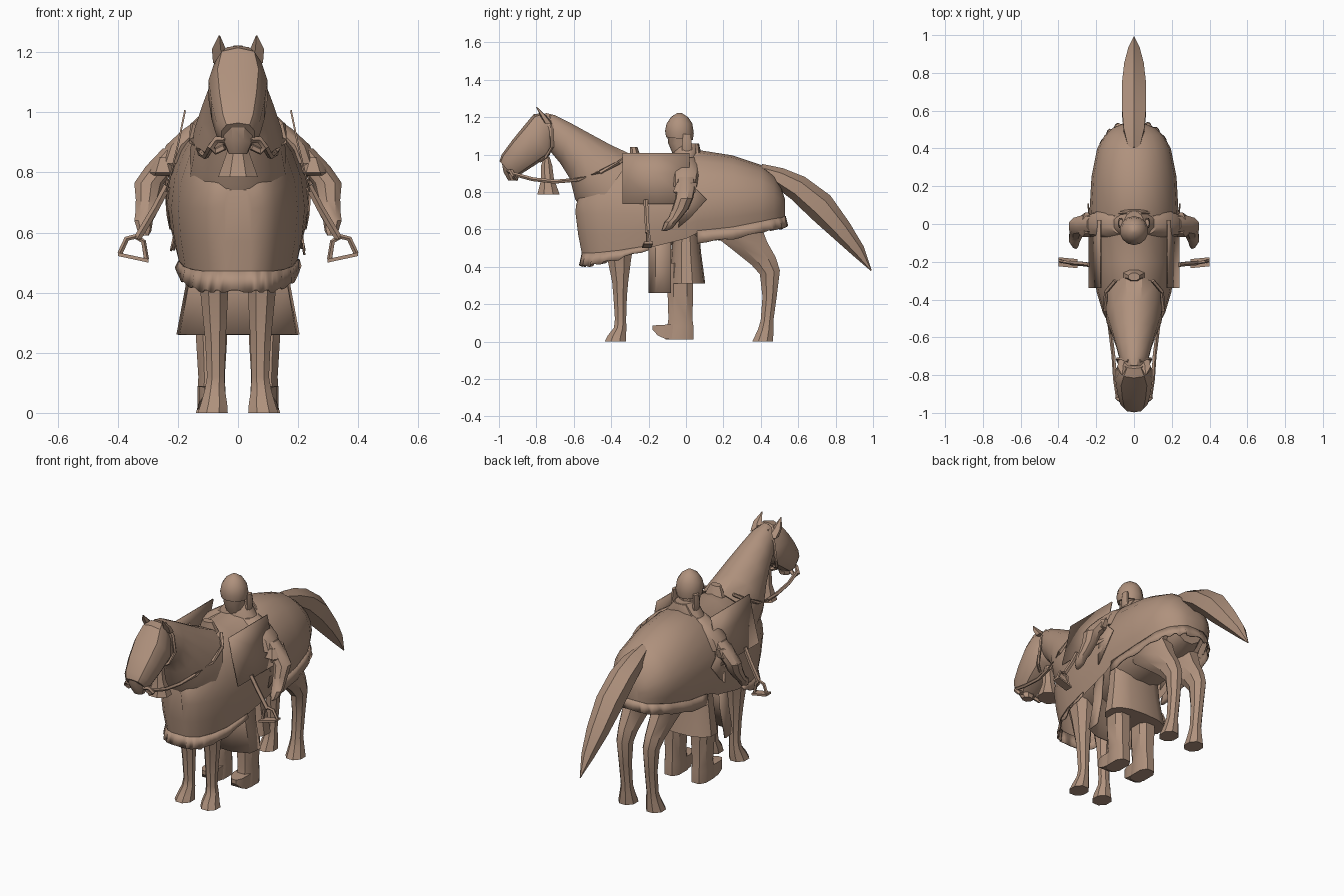
import bpy, bmesh, math
from mathutils import Vector

mat = bpy.data.materials.new("clay_tan")
mat.diffuse_color = (0.43, 0.285, 0.205, 1)


def make(name, verts, faces, mirror=False, solid=0, angle=35):
    me = bpy.data.meshes.new(name)
    me.from_pydata([tuple(v) for v in verts], [], faces)
    bm = bmesh.new()
    bm.from_mesh(me)
    bmesh.ops.recalc_face_normals(bm, faces=bm.faces)
    bm.to_mesh(me)
    bm.free()
    me.materials.append(mat)
    ob = bpy.data.objects.new(name, me)
    bpy.context.collection.objects.link(ob)
    bpy.ops.object.select_all(action='DESELECT')
    ob.select_set(True)
    bpy.context.view_layer.objects.active = ob
    bpy.ops.object.shade_smooth_by_angle(angle=math.radians(angle))
    if solid:
        m = ob.modifiers.new("thickness", 'SOLIDIFY')
        m.thickness = solid
        m.offset = 0
    if mirror:
        ob.modifiers.new("mirror", 'MIRROR')
    return ob


def bridge(rings, closed=True, caps=True):
    n = len(rings[0])
    verts = [v for r in rings for v in r]
    faces = [(i * n + j, i * n + (j + 1) % n, (i + 1) * n + (j + 1) % n, (i + 1) * n + j)
             for i in range(len(rings) - 1) for j in range(n if closed else n - 1)]
    if caps:
        faces += [tuple(range(n)), tuple(range(len(verts) - n, len(verts)))]
    return verts, faces


def loft(name, secs, n=10, mirror=False, angle=35, power=1):
    """Sections: x, y, z, half width, half depth, tilt of the ring about x. Power below 1 is boxier."""
    def shaped(f):
        vals = [f(2 * math.pi * (k + .5) / n) for k in range(n)]
        vals = [math.copysign(abs(v) ** power, v) for v in vals]
        return [v / max(vals) for v in vals]
    cs, sn = shaped(math.cos), shaped(math.sin)
    rings = []
    for x, y, z, rx, rv, tilt in secs:
        t = math.radians(tilt)
        v = Vector((0, math.cos(t), math.sin(t)))
        rings.append([Vector((x + rx * c, y, z)) + v * rv * s for c, s in zip(cs, sn)])
    return make(name, *bridge(rings), mirror=mirror, angle=angle)


def span(rx, y0, z0, y1, z1, x=0):
    """Section running between two points of the side outline."""
    return (x, (y0 + y1) / 2, (z0 + z1) / 2, rx, math.hypot(y1 - y0, z1 - z0) / 2,
            math.degrees(math.atan2(z1 - z0, y1 - y0)))


def strap(name, pts, r, mirror=False, n=5):
    pts = [Vector(p) for p in pts]
    rings = []
    for i, p in enumerate(pts):
        d = (pts[min(i + 1, len(pts) - 1)] - pts[max(i - 1, 0)]).normalized()
        u = d.cross(Vector((0.1, 0.9, 0.3))).normalized()
        w = d.cross(u)
        rings.append([p + (u * math.cos(a) + w * math.sin(a)) * r
                      for a in [2 * math.pi * k / n for k in range(n)]])
    return make(name, *bridge(rings), mirror=mirror)


# Cloth horse cover, open below: y, half width, hem z, widest z, top z
cover = [(-.59, .045, .46, .68, .77), (-.58, .085, .46, .68, .81), (-.545, .125, .46, .68, .87),
         (-.47, .165, .465, .68, .93), (-.36, .198, .475, .68, .985), (-.2, .222, .50, .68, 1.0),
         (0, .236, .55, .70, 1.0), (.06, .236, .58, .71, 1.025), (.25, .225, .60, .73, .995),
         (.4, .195, .63, .74, .945), (.47, .155, .645, .74, .89), (.51, .11, .65, .73, .82), (.53, .06, .66, .72, .76)]
rings, hem_pts = [], []
for y, w, hem, mid, top in cover:
    dy = .035 * min(1, max(0, (-.36 - y) / .2))
    r = [(w * .88, y + dy, hem), (w * .96, y + dy * .4, (hem + mid) / 2)]
    for k in range(11):
        a = math.pi * k / 10
        r.append((w * math.cos(a), y + dy * max(0, math.sin(a) - .5), mid + (top - mid) * math.sin(a)))
    rings.append(r + [(-w * .96, y + dy * .4, (hem + mid) / 2), (-w * .88, y + dy, hem)])
    hem_pts.append(Vector((w * .89 + .003, y + dy, hem)))
make("horse_cover", *bridge(rings, closed=False), angle=40)

# Horse body under the cover
loft("belly", [(0, -.5, .67, .08, .13, 90), (0, -.36, .67, .16, .18, 90), (0, 0, .69, .19, .165, 90),
               (0, .3, .72, .19, .165, 90), (0, .47, .72, .1, .11, 90)], 12)


# Pleated hem bands at the chest and rump
def hem_band(name, side, drops):
    path = side + [Vector((-p.x, p.y, p.z)) for p in reversed(side)]
    drops = drops + drops[::-1]
    upper, lower = [], []
    for i in range(len(path) - 1):
        for k in range(4):
            p = path[i].lerp(path[i + 1], k / 4)
            drop = drops[i] + (drops[i + 1] - drops[i]) * k / 4
            out = 1.025 if k > 1 else 1
            upper.append(Vector((p.x * 1.005, p.y, p.z + .012)))
            lower.append(Vector((p.x * (out + .04), p.y * out, p.z - drop + (.008 if k > 1 else 0))))
    make(name, *bridge([upper, lower], closed=False, caps=False), solid=.006, angle=15)


hem_band("chest_hem", hem_pts[5::-1], [.012, .04, .05, .06, .06, .06])
hem_band("rump_hem", hem_pts[7:], [.055, .055, .05, .05, .05, .05])

# Neck and head
loft("neck", [span(.16, -.52, .66, -.28, .995), span(.145, -.592, .76, -.40, 1.05), span(.118, -.62, .87, -.52, 1.115),
              span(.094, -.67, .95, -.62, 1.17), span(.077, -.72, 1.01, -.70, 1.21),
              span(.055, -.77, 1.06, -.75, 1.222)], 12)
loft("head", [span(.052, -.765, 1.222, -.70, 1.15), span(.078, -.815, 1.215, -.705, 1.05),
              span(.098, -.865, 1.155, -.73, .995), span(.088, -.93, 1.075, -.82, .935),
              span(.072, -.985, 1.0, -.89, .89), span(.055, -.997, .965, -.915, .875)], 10, power=.75)
loft("muzzle", [(0, -.945, .93, .052, .045, -30), (0, -.935, .895, .045, .042, -15), (0, -.925, .862, .03, .026, 0)], 8)
loft("ear", [(.055, -.735, 1.165, .028, .024, 0), (.066, -.765, 1.21, .021, .016, 0),
             (.062, -.80, 1.255, .002, .002, 0)], 5, True)
strap("head_edge", [(.03, -.725, 1.205), (.074, -.715, 1.14), (.088, -.715, 1.04), (.07, -.75, .985), (.03, -.78, .965)],
      .009, True)

# Bell tassel under the jaw
loft("bell_tassel", [(0, -.745, .99, .018, .015, 0), (0, -.745, .94, .03, .03, 0), (0, -.74, .87, .036, .034, 0),
                     (0, -.735, .785, .066, .06, 0)], 8)

# Bridle bit and reins
strap("bit", [(.04, -.95, .91), (.07, -.935, .91), (.09, -.92, .885), (.075, -.91, .87), (.045, -.92, .885)], .012, True)
strap("rein", [(.085, -.92, .895), (.10, -.82, .868), (.108, -.7, .855), (.125, -.58, .865), (.153, -.46, .905),
               (.15, -.36, .955), (.10, -.30, 1.0)], .011, True)

# Tail
loft("tail", [(0, .40, .91, .03, .04, 80), (0, .50, .875, .055, .055, 70), (0, .60, .82, .064, .07, 60),
              (0, .72, .72, .064, .08, 50), (0, .83, .595, .052, .06, 42), (0, .92, .485, .03, .038, 38),
              (0, .99, .38, .002, .003, 35)], 6, angle=20)

# Horse legs and hooves
loft("front_leg", [(.09, -.36, .62, .07, .1, 0), (.08, -.357, .45, .05, .065, 0), (.077, -.352, .32, .04, .043, 0),
                   (.075, -.352, .24, .034, .036, 0), (.074, -.35, .12, .029, .03, 0), (.077, -.352, .075, .034, .033, 0),
                   (.08, -.37, .03, .044, .05, 0), (.084, -.378, 0, .05, .056, 0)], 8, True)
loft("hind_leg", [span(.085, .08, .66, .46, .70, .10), span(.078, .16, .56, .40, .62, .095),
                  span(.06, .25, .49, .435, .53, .09), span(.046, .35, .41, .48, .45, .088),
                  span(.04, .395, .36, .502, .38, .086), (.084, .447, .24, .032, .038, 0),
                  (.084, .433, .11, .03, .034, 0), (.086, .425, .06, .038, .042, 0), (.09, .41, 0, .05, .056, 0)], 8, True)

# Rider boots
loft("boot", [(.09, -.03, .42, .055, .065, 0), (.088, -.03, .25, .052, .068, 0), (.088, -.03, .12, .044, .064, 0),
              (.088, -.03, .08, .046, .07, 0), (.088, -.035, .01, .046, .076, 0)], 8, True, power=.7)
loft("boot_toe", [(.088, -.04, .05, .044, .04, 90), (.09, -.11, .052, .044, .038, 90),
                  (.094, -.15, .06, .036, .028, 90), (.097, -.178, .074, .014, .012, 90)], 4, True)

# Rider coat skirt, front panel hanging lower than the rear
make("coat_front", *bridge([[(x * s, y, z) for x, y in
     [(-.2, -.08), (-.19, -.16), (-.1, -.195), (.1, -.195), (.19, -.16), (.2, -.08)]]
     for s, z in [(1, .26), (.85, .42), (.78, .60)]], closed=False, caps=False), solid=.01)
loft("coat_rear", [(0, 0, .60, .155, .07, 0), (0, 0, .48, .165, .08, 0), (0, .005, .31, .19, .098, 0)], 14, power=.8)

# Rider torso, mantle, collar and sleeves
loft("torso", [(0, 0, .85, .17, .08, 0), (0, 0, .94, .14, .08, 0), (0, .005, 1.02, .08, .07, 0),
               (0, .01, 1.06, .05, .055, 0)], 12)
loft("mantle", [(.07, 0, .985, .05, .055, 0), (.13, 0, .945, .05, .068, 0), (.19, 0, .89, .05, .068, 0),
                (.215, -.005, .83, .042, .064, 0)], 10, True)
loft("arm", [(.21, 0, .88, .04, .045, 0), (.255, 0, .82, .052, .05, 0), (.297, -.01, .765, .048, .048, 0),
             (.302, -.03, .71, .038, .045, 0), (.308, -.06, .66, .034, .034, 0), (.315, -.08, .64, .03, .036, 0),
             (.312, -.10, .605, .022, .028, 0), (.308, -.12, .59, .01, .012, 0)], 9, True)
loft("cuff", [(.25, .005, .85, .022, .055, 0), (.25, -.01, .80, .056, .06, 0), (.26, -.01, .79, .042, .045, 0)], 8, True)

# Rider head, helmet and cheek guards
loft("face", [(0, -.02, 1.0, .045, .05, 0), (0, -.035, 1.06, .055, .06, 0), (0, -.035, 1.13, .065, .068, 0)], 10)
loft("helmet", [(0, -.035, 1.085, .068, .072, -6), (0, -.035, 1.12, .074, .077, -5), (0, -.035, 1.165, .066, .069, 0),
                (0, -.035, 1.2, .044, .046, 0), (0, -.035, 1.222, .012, .012, 0)], 14)
loft("cheek_guard", [(.068, .005, 1.02, .012, .026, 0), (.072, .005, 1.06, .014, .026, 0),
                     (.068, .005, 1.11, .012, .02, 0)], 8, True)

# Saddle pommel, seat back and side boards
loft("pommel", [(0, -.27, .97, .06, .035, 0), (0, -.275, 1.01, .045, .025, 0), (0, -.28, 1.04, .03, .02, 0)], 8)
loft("seat_back", [(0, .06, .97, .11, .02, 0), (0, .06, 1.02, .07, .018, 0), (0, .058, 1.058, .04, .012, 0)], 10)
make("side_board", *bridge([[(x, y, z) for x, z in [(.176, 1.007), (.198, .9), (.238, .735)]]
     for y in (-.34, -.16, .02)], closed=False, caps=False), mirror=True, solid=.006)
make("saddle_flap", [(.238, -.02, .87), (.24, .04, .83), (.243, .11, .76), (.235, .02, .66), (.225, -.04, .61)],
     [(0, 1, 2, 3, 4)], mirror=True, solid=.006)

# Stirrup leathers and stirrups
strap("stirrup_leather", [(.235, -.215, .755), (.275, -.21, .68), (.335, -.205, .58)], .013, True)
strap("stirrup_top", [(.305, -.205, .51), (.315, -.205, .57), (.34, -.205, .587), (.37, -.2, .58), (.393, -.195, .53)],
      .009, True)
make("stirrup_tread", *bridge([[(x, y - .024, z), (x, y + .024, z), (x, y + .024, z + .012), (x, y - .024, z + .012)]
     for x, y, z in [(.298, -.21, .50), (.4, -.2, .522)]]), mirror=True)
